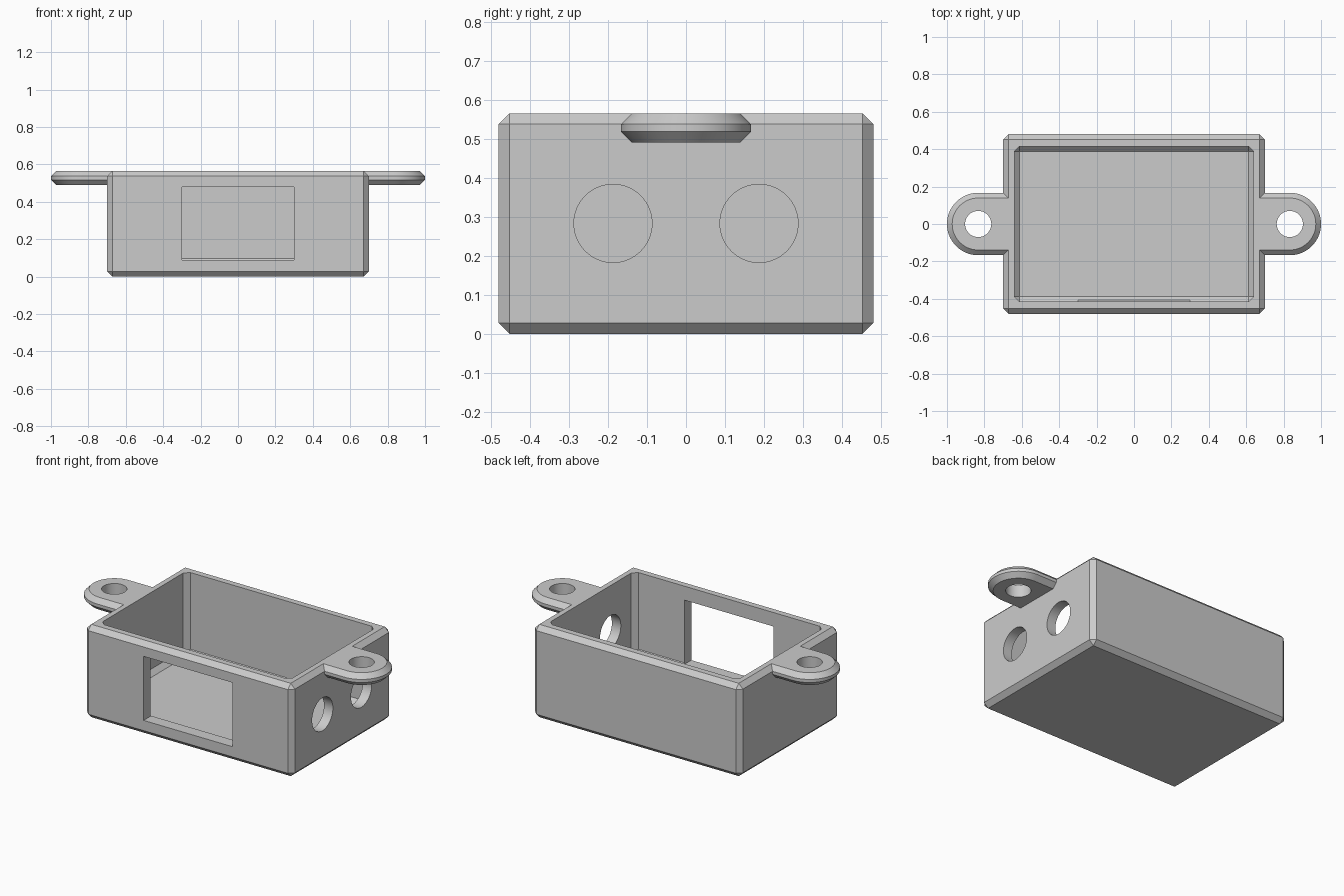
import bpy, bmesh, math
from mathutils import Matrix, Vector

if "Cube" in bpy.data.objects:
    bpy.data.objects.remove(bpy.data.objects["Cube"], do_unlink=True)

CHAMFER = 0.028
TOP = 0.565
TAB_X, TAB_R = 0.833, 0.167

grey = bpy.data.materials.new("plain grey")
grey.use_nodes = True
grey.diffuse_color = (0.6, 0.6, 0.6, 1)
grey.node_tree.nodes["Principled BSDF"].inputs["Base Color"].default_value = grey.diffuse_color


def finish(name, bm):
    bmesh.ops.recalc_face_normals(bm, faces=bm.faces)
    mesh = bpy.data.meshes.new(name)
    bm.to_mesh(mesh)
    bm.free()
    mesh.materials.append(grey)
    obj = bpy.data.objects.new(name, mesh)
    bpy.context.collection.objects.link(obj)
    return obj


def block(name, low, high, chamfer=0):
    """Box between two corners, with optional flat chamfers on all edges."""
    low, high = Vector(low), Vector(high)
    bm = bmesh.new()
    bmesh.ops.create_cube(bm, size=1)
    bmesh.ops.scale(bm, vec=high - low, verts=bm.verts)
    bmesh.ops.translate(bm, vec=(low + high) / 2, verts=bm.verts)
    if chamfer:
        bmesh.ops.bevel(bm, geom=bm.edges[:], offset=chamfer, segments=1,
                        affect='EDGES', profile=0.5)
    return finish(name, bm)


def rod(name, centre, radius, depth, axis='Z'):
    bm = bmesh.new()
    turn = Matrix.Rotation(math.pi / 2, 4, 'Y') if axis == 'X' else Matrix()
    bmesh.ops.create_cone(bm, cap_ends=True, segments=64, radius1=radius,
                          radius2=radius, depth=depth,
                          matrix=Matrix.Translation(centre) @ turn)
    return finish(name, bm)


def tab(name, side):
    """Round-ended mounting ear lofted through four outline rings."""
    bm = bmesh.new()
    rings = []
    bottom = 0.49
    for z, r in ((bottom, TAB_R - CHAMFER), (bottom + CHAMFER, TAB_R),
                 (TOP - CHAMFER, TAB_R), (TOP, TAB_R - CHAMFER)):
        outline = [(0.66, -r)]
        for i in range(33):
            a = math.pi * (i / 32 - 0.5)
            outline.append((TAB_X + r * math.cos(a), r * math.sin(a)))
        outline.append((0.66, r))
        rings.append([bm.verts.new((side * x, y, z)) for x, y in outline])
    for a, b in zip(rings, rings[1:]):
        for i in range(len(a)):
            j = (i + 1) % len(a)
            bm.faces.new((a[i], a[j], b[j], b[i]))
    bm.faces.new(rings[0])
    bm.faces.new(rings[-1])
    return finish(name, bm)


def combine(target, tool, operation):
    mod = target.modifiers.new(operation.lower(), 'BOOLEAN')
    mod.object, mod.operation, mod.solver = tool, operation, 'EXACT'
    bpy.context.view_layer.objects.active = target
    bpy.ops.object.modifier_apply(modifier=mod.name)
    bpy.data.objects.remove(tool, do_unlink=True)


# Outer shell with both mounting ears
case = block("enclosure", (-0.70, -0.48, 0), (0.70, 0.48, TOP), CHAMFER)
for side in (-1, 1):
    combine(case, tab("mounting_ear", side), 'UNION')
    combine(case, rod("screw_hole", (side * TAB_X, 0, 0.5), 0.07, 0.5), 'DIFFERENCE')

# Open cavity, chamfered at its floor and corners
combine(case, block("cavity", (-0.64, -0.415, 0.07), (0.64, 0.415, 0.8), CHAMFER), 'DIFFERENCE')

# Front window and two cable holes in one end wall
combine(case, block("window", (-0.30, -0.6, 0.09), (0.30, -0.3, 0.48)), 'DIFFERENCE')
for y in (-0.187, 0.187):
    combine(case, rod("cable_hole", (0.67, y, 0.283), 0.1, 0.2, 'X'), 'DIFFERENCE')

bpy.ops.object.select_all(action='DESELECT')
case.select_set(True)
bpy.context.view_layer.objects.active = case
bpy.ops.object.shade_smooth_by_angle(angle=math.radians(30))
